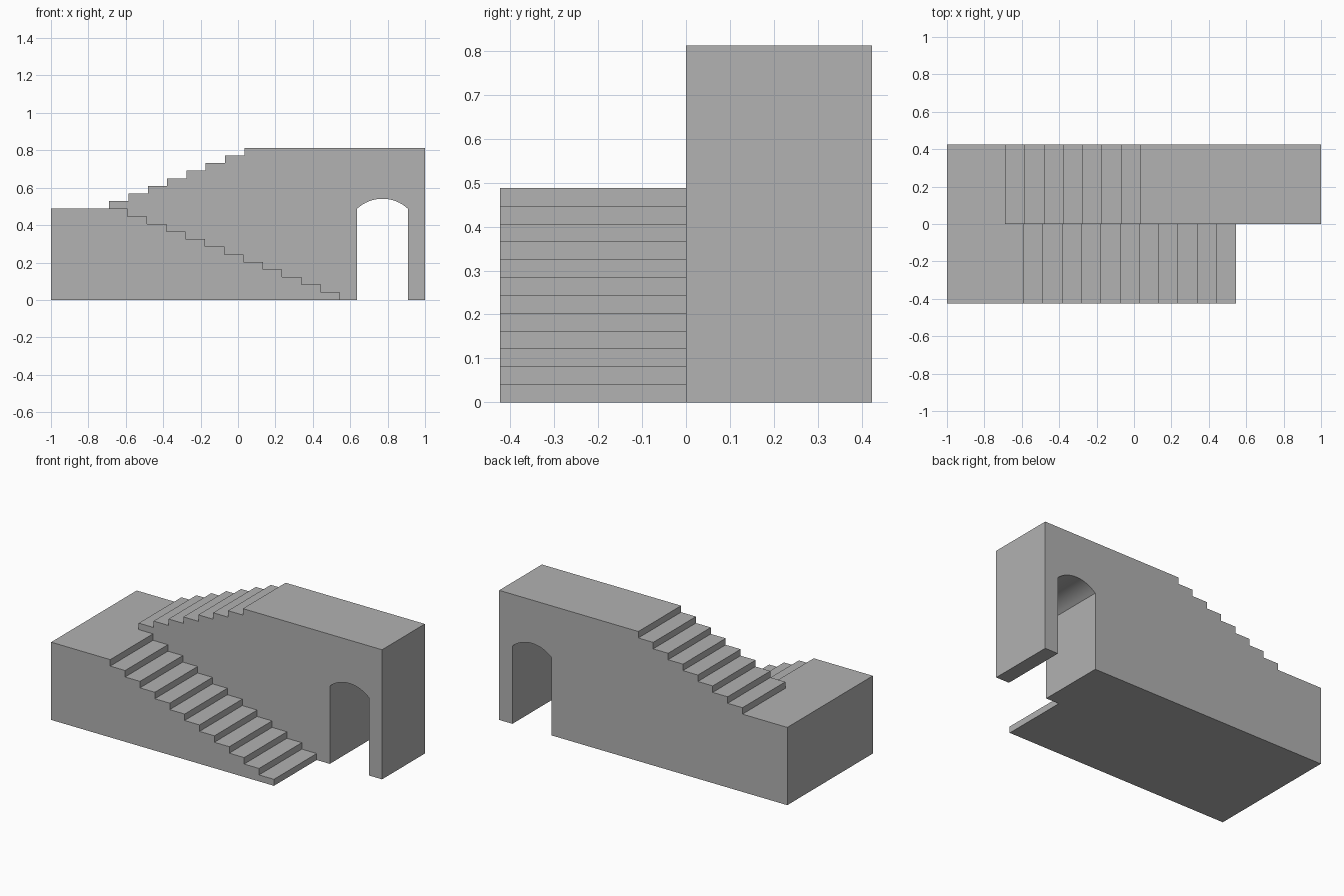
import bpy
import bmesh
import math

if "Cube" in bpy.data.objects:
    bpy.data.objects.remove(bpy.data.objects["Cube"], do_unlink=True)

DEPTH = 0.424                 # half of the full depth
RISE = 0.813 / 20             # height of one step
TREAD = 0.1033
LANDING = RISE * 12
TOP = RISE * 20

# One stone colour
stone = bpy.data.materials.new("stone_grey")
stone.use_nodes = True
grey = (0.445, 0.445, 0.445, 1)
stone.diffuse_color = grey
stone.node_tree.nodes["Principled BSDF"].inputs["Base Color"].default_value = grey

# Lower flight: from the landing down to the ground
lower = []
for i in range(12):
    x = -0.59 + i * TREAD
    lower += [(x, LANDING - i * RISE), (x, LANDING - (i + 1) * RISE)]

# Upper flight: from the top platform down to the landing
upper = []
for i in range(8):
    x = 0.034 - i * TREAD
    upper += [(x, TOP - i * RISE), (x, TOP - (i + 1) * RISE)]

# Arched passage
left, right, spring, crown = 0.637, 0.908, 0.488, 0.541
half, sag = (right - left) / 2, crown - spring
radius = (half ** 2 + sag ** 2) / (2 * sag)
sweep = math.asin(half / radius)
N = 16
arch = []
for i in range(N + 1):
    a = sweep * (2 * i / N - 1)
    arch.append((left + half + radius * math.sin(a),
                 crown - radius + radius * math.cos(a)))
passage = [(left, 0)] + arch + [(right, 0), (1, 0), (1, TOP)]
landing = [(-1, 0), (-1, LANDING), upper[-1]]

# Outlines of the two halves and of the wall exposed above the lower flight
front = landing + lower
back = landing + upper[-2::-1] + passage[::-1] + [lower[-1]]
wall = lower + passage + upper

bm = bmesh.new()


def cap(outline, y):
    bm.faces.new([bm.verts.new((x, y, z)) for x, z in outline])


def sides(outline, y0, y1):
    for (xa, za), (xb, zb) in zip(outline, outline[1:] + outline[:1]):
        bm.faces.new([bm.verts.new(p) for p in
                      ((xa, y0, za), (xb, y0, zb), (xb, y1, zb), (xa, y1, za))])


cap(front, -DEPTH)
sides(front, -DEPTH, 0)
cap(wall, 0)
sides(back, 0, DEPTH)
cap(back, DEPTH)
bmesh.ops.remove_doubles(bm, verts=bm.verts, dist=1e-5)
bmesh.ops.recalc_face_normals(bm, faces=bm.faces)

mesh = bpy.data.meshes.new("staircase_block")
bm.to_mesh(mesh)
bm.free()
mesh.materials.append(stone)
block = bpy.data.objects.new("staircase_block", mesh)
bpy.context.collection.objects.link(block)

# Smooth only the arch vault
bpy.ops.object.select_all(action="DESELECT")
block.select_set(True)
bpy.context.view_layer.objects.active = block
bpy.ops.object.shade_smooth_by_angle(angle=math.radians(25))
